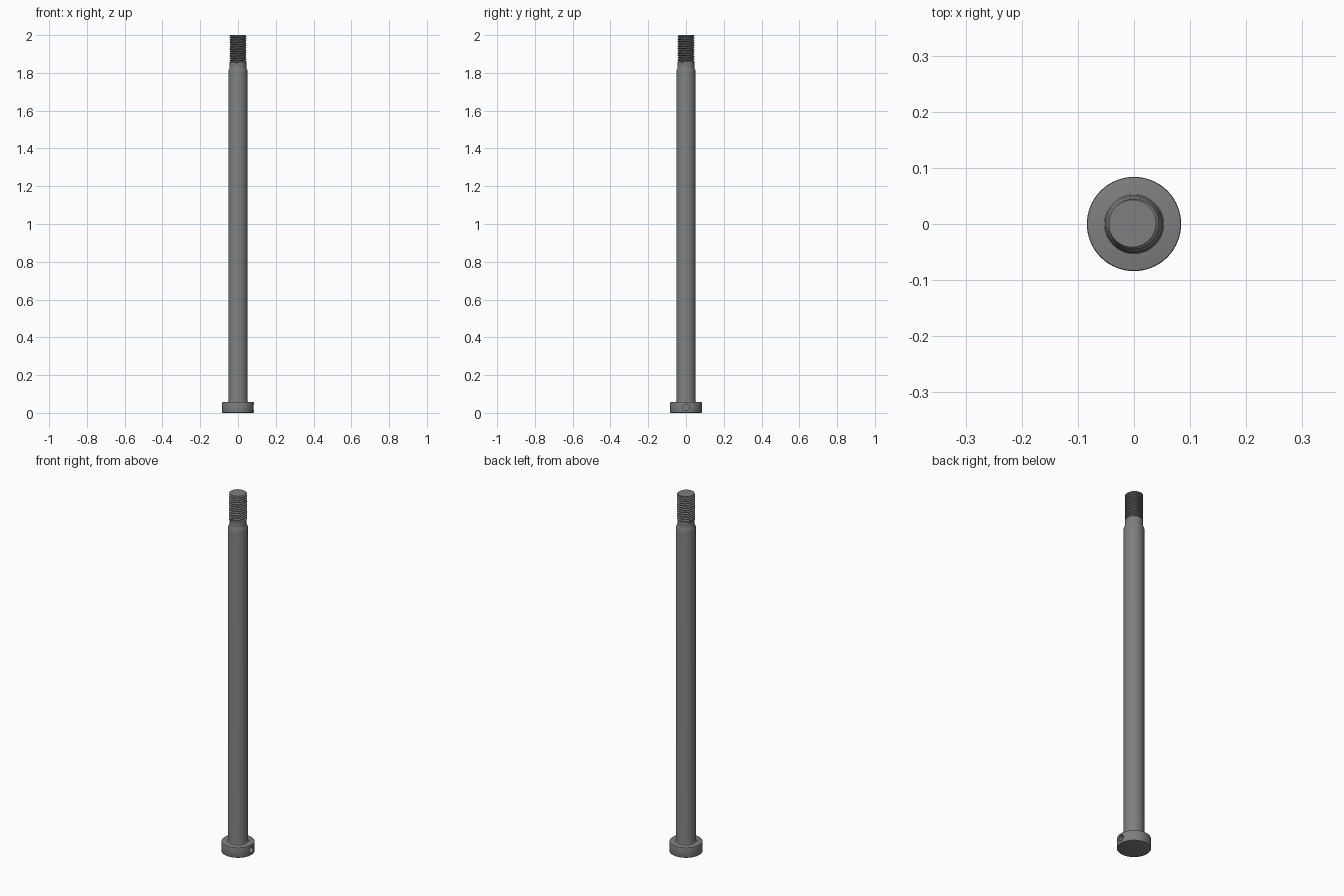
import bpy, bmesh, math
from mathutils import Vector

if "Cube" in bpy.data.objects:
    bpy.data.objects.remove(bpy.data.objects["Cube"])

SIDES = 64

steel = bpy.data.materials.new("grey_steel")
steel.use_nodes = True
steel.diffuse_color = (0.21, 0.21, 0.21, 1)
steel.node_tree.nodes["Principled BSDF"].inputs["Base Color"].default_value = (0.21, 0.21, 0.21, 1)


def finish(bm, name, angle=30):
    bmesh.ops.remove_doubles(bm, verts=bm.verts, dist=0.00005)
    bmesh.ops.recalc_face_normals(bm, faces=bm.faces)
    mesh = bpy.data.meshes.new(name)
    bm.to_mesh(mesh)
    bm.free()
    mesh.materials.append(steel)
    obj = bpy.data.objects.new(name, mesh)
    bpy.context.collection.objects.link(obj)
    bpy.ops.object.select_all(action='DESELECT')
    obj.select_set(True)
    bpy.context.view_layer.objects.active = obj
    bpy.ops.object.shade_smooth_by_angle(angle=math.radians(angle))
    return obj


def turned(name, profile):
    """Solid of revolution from (radius, z) points, with flat caps."""
    bm = bmesh.new()
    rings = [[bm.verts.new((r * math.cos(a), r * math.sin(a), z))
              for a in (math.tau * i / SIDES for i in range(SIDES))] for r, z in profile]
    for low, high in zip(rings, rings[1:]):
        for i in range(SIDES):
            j = (i + 1) % SIDES
            bm.faces.new((low[i], low[j], high[j], high[i]))
    bm.faces.new(rings[0])
    bm.faces.new(rings[-1])
    return finish(bm, name)


# Round head with softened edges
head = turned("bolt_head", [(0.080, 0), (0.083, 0.001), (0.084, 0.004),
                            (0.084, 0.054), (0.083, 0.057), (0.080, 0.058)])

# Blind hole in the left side of the head
bpy.ops.mesh.primitive_cylinder_add(vertices=32, radius=0.017, depth=0.08,
                                    location=(0.09, 0, 0.03), rotation=(0, math.pi / 2, 0))
cutter = bpy.context.object
cutter.name = "hole_cutter"
cutter.hide_render = True
cutter.data.materials.append(steel)
cut = head.modifiers.new("side_hole", 'BOOLEAN')
cut.operation = 'DIFFERENCE'
cut.solver = 'EXACT'
cut.object = cutter
bpy.context.view_layer.objects.active = head
bpy.ops.object.modifier_apply(modifier=cut.name)
bpy.data.objects.remove(cutter)

# Long shank: fillet at the head, rounded shoulder and neck at the top
fillet = [(0.056 - 0.005 * math.sin(t), 0.063 - 0.006 * math.cos(t))
          for t in (math.pi / 2 * i / 5 for i in range(6))]
turned("shank", [(0.056, 0.056)] + fillet +
       [(0.051, 1.806), (0.050, 1.812), (0.0445, 1.826), (0.044, 1.832), (0.044, 1.858)])

# Helical thread: a sheared tube trimmed flat at both ends
BOTTOM, TOP, TURNS = 1.852, 2.0, 12
PITCH = (TOP - BOTTOM) / TURNS
RIDGE = [(0.0, 0.039), (0.12, 0.039), (0.44, 0.045), (0.62, 0.045)]
bm = bmesh.new()
rows = []
for turn in range(-2, TURNS + 2):
    for phase, radius in RIDGE:
        row = []
        for i in range(SIDES + 1):
            a = math.tau * i / SIDES
            z = BOTTOM + (turn + phase + i / SIDES) * PITCH
            row.append(bm.verts.new((radius * math.cos(a), radius * math.sin(a), z)))
        rows.append(row)
for low, high in zip(rows, rows[1:]):
    for i in range(SIDES):
        bm.faces.new((low[i], low[i + 1], high[i + 1], high[i]))
bmesh.ops.remove_doubles(bm, verts=bm.verts, dist=0.00005)
for z, direction in ((BOTTOM, -1), (TOP, 1)):
    bmesh.ops.bisect_plane(bm, geom=bm.verts[:] + bm.edges[:] + bm.faces[:],
                           plane_co=(0, 0, z), plane_no=Vector((0, 0, direction)),
                           clear_outer=True)
    rim = [e for e in bm.edges if e.is_boundary and
           all(abs(v.co.z - z) < 0.0001 for v in e.verts)]
    bmesh.ops.holes_fill(bm, edges=rim, sides=0)
finish(bm, "thread")
